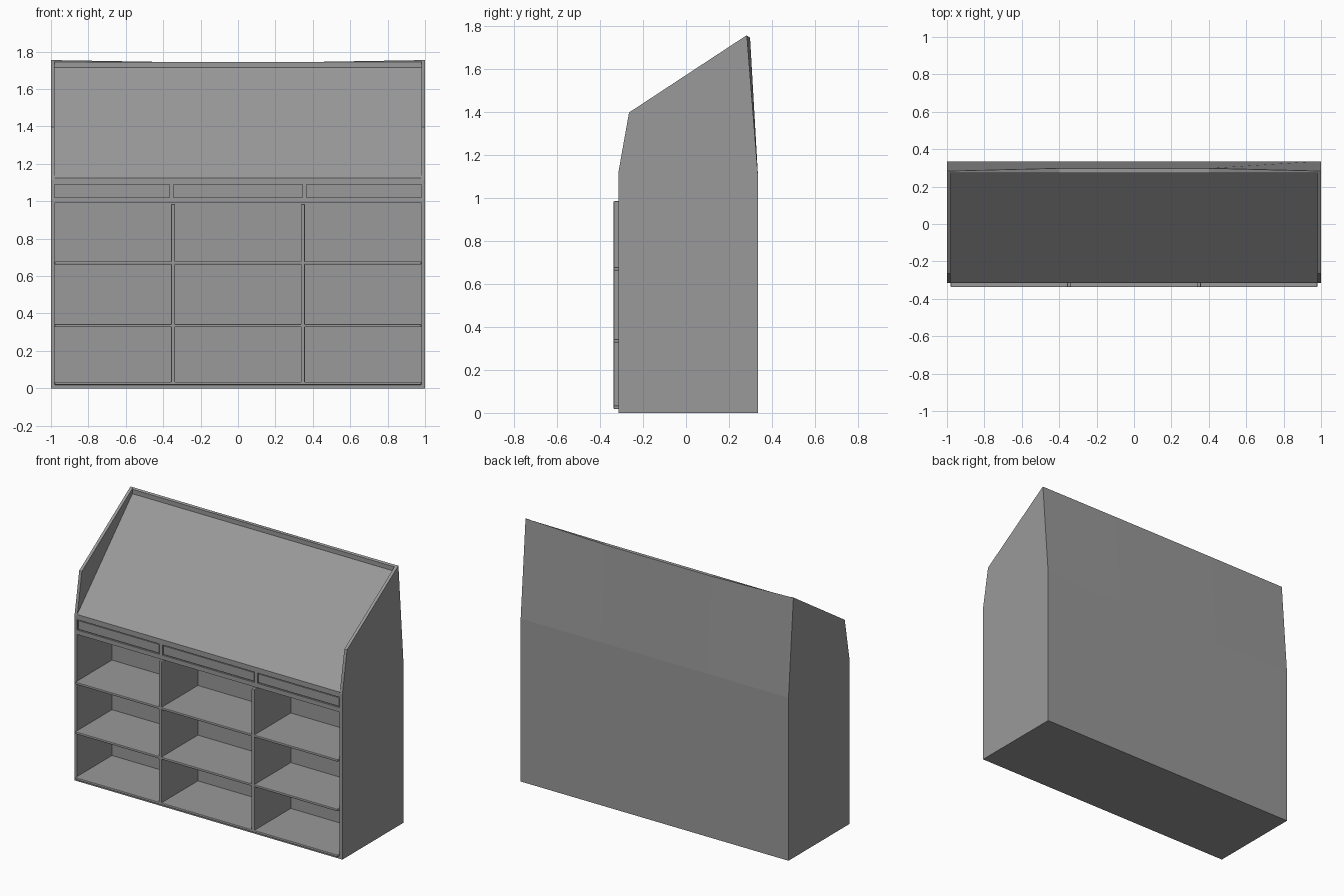
import bpy, bmesh

if "Cube" in bpy.data.objects:
    bpy.data.objects.remove(bpy.data.objects["Cube"])

# Dark grey finish shared by every part
GREY = bpy.data.materials.new("dark_grey")
GREY.diffuse_color = (0.32, 0.32, 0.32, 1)
GREY.use_nodes = True
GREY.node_tree.nodes["Principled BSDF"].inputs["Base Color"].default_value = GREY.diffuse_color

def loft(name, xs, profile_at):
    """Solid lofted along x; profile_at(x) gives the (y, z) outline."""
    bm = bmesh.new()
    rings = [[bm.verts.new((x, y, z)) for y, z in profile_at(x)] for x in xs]
    n = len(rings[0])
    for a, b in zip(rings, rings[1:]):
        for i in range(n):
            j = (i + 1) % n
            bm.faces.new((a[i], a[j], b[j], b[i]))
    bm.faces.new(rings[0])
    bm.faces.new(rings[-1][::-1])
    bmesh.ops.recalc_face_normals(bm, faces=bm.faces[:])
    me = bpy.data.meshes.new(name)
    bm.to_mesh(me)
    bm.free()
    me.materials.append(GREY)
    ob = bpy.data.objects.new(name, me)
    bpy.context.collection.objects.link(ob)
    return ob

def box(name, x0, x1, y0, y1, z0, z1, bevel=0):
    ob = loft(name, (x0, x1), lambda x: [(y0, z0), (y1, z0), (y1, z1), (y0, z1)])
    if bevel:
        m = ob.modifiers.new("Bevel", 'BEVEL')
        m.width, m.segments = bevel, 2
    return ob

FRONT, BACK, INNER = -0.315, 0.335, 0.055
T = 0.98  # inner face of the side panels

# The top back edge is slightly bowed: lower and further back in the middle
def bow(x):
    return max(0.0, (abs(x) - 0.4) / 0.6)

def crest(x):
    return 0.298 - 0.015 * bow(x), 1.745 + 0.01 * bow(x)

# Side panels
def side_profile(x):
    return [(FRONT, 0), (FRONT, 1.115), (-0.265, 1.397), (0.277, 1.753),
            crest(x), (BACK, 1.10), (BACK, 0)]

for s, n in ((-1, "left"), (1, "right")):
    loft("side_panel_" + n, (s * T, s), side_profile)

# Body: sloped top, drawer channel and deep back in one outline
def body_profile(x):
    return [(INNER, 0), (INNER, 0.99), (FRONT, 0.99), (FRONT, 1.02),
            (-0.305, 1.02), (-0.305, 1.09), (FRONT, 1.09), (FRONT, 1.125),
            (0.274, 1.715), (0.274, 1.745), crest(x), (BACK, 1.10), (BACK, 0)]

loft("body", (-T, -0.4, 0.4, T), body_profile)

# Drawer fronts set in the channel, with posts between them
for i, (a, b) in enumerate(((-T, -0.365), (-0.345, 0.345), (0.365, T))):
    box(f"drawer_front_{i + 1}", a + 0.006, b - 0.006, -0.312, -0.300, 1.026, 1.084)
for s in (-1, 1):
    box("drawer_post", s * 0.355 - 0.01, s * 0.355 + 0.01, FRONT, -0.300, 1.02, 1.09)

# Open shelving: base, shelves and dividers that stand slightly proud
box("base", -T, T, FRONT, INNER, 0, 0.022)
for z in (0.026, 0.335, 0.67):
    box("shelf", -T, T, -0.337, INNER, z - 0.008, z + 0.008, 0.004)
for s in (-1, 1):
    box("divider", s * 0.347 - 0.011, s * 0.347 + 0.011, -0.337, INNER, 0.025, 0.985, 0.005)
